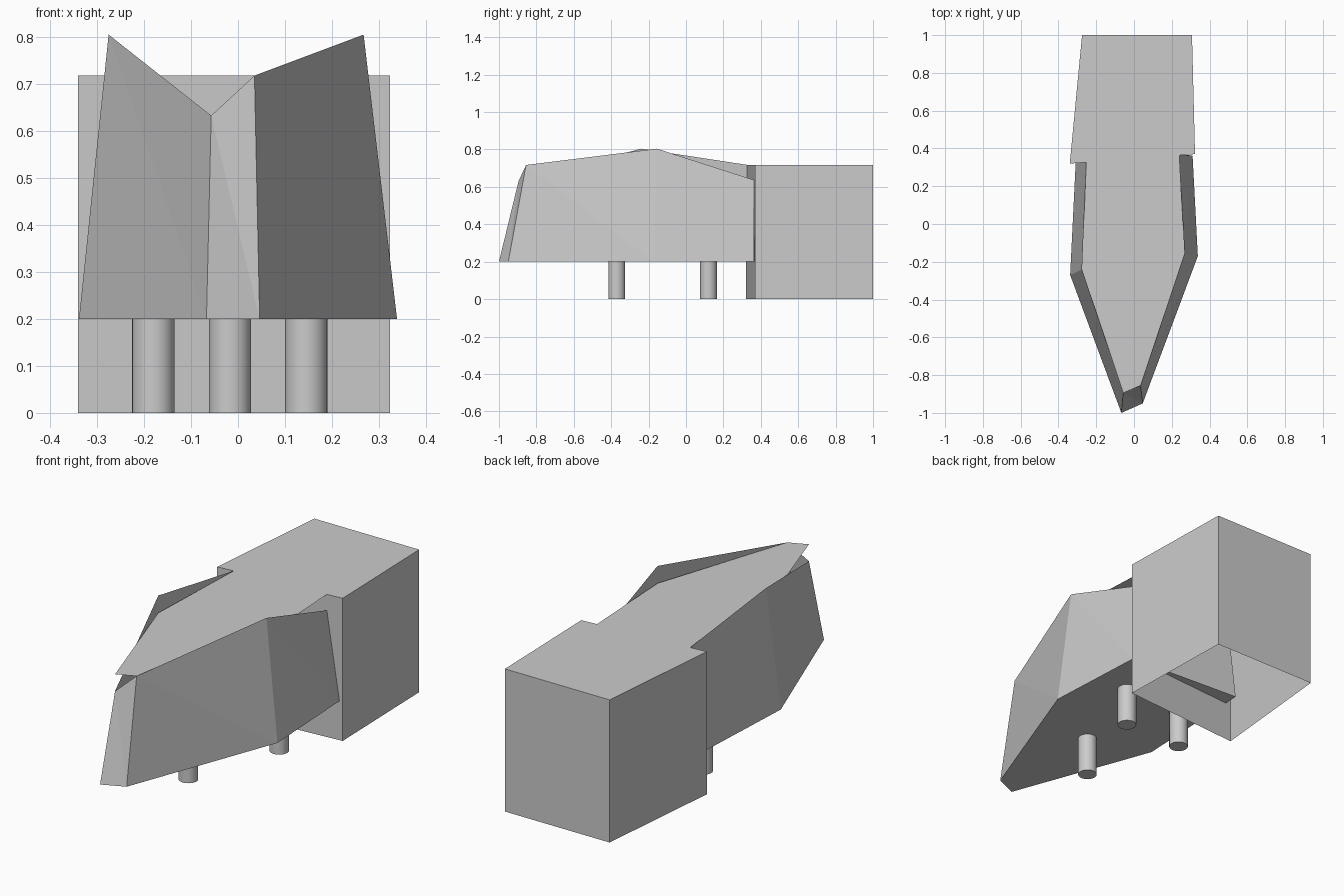
import bpy

cube = bpy.data.objects.get("Cube")
if cube:
    bpy.data.objects.remove(cube, do_unlink=True)

ROOF = 0.717   # shared height of the block top and deck
FLOOR = 0.2    # underside of the hull

grey = bpy.data.materials.new("plain grey")
grey.use_nodes = True
grey.diffuse_color = (0.6, 0.6, 0.6, 1)
shader = next(n for n in grey.node_tree.nodes if n.type == 'BSDF_PRINCIPLED')
shader.inputs["Base Color"].default_value = grey.diffuse_color


def add_mesh(name, verts, faces):
    mesh = bpy.data.meshes.new(name)
    mesh.from_pydata(verts, [], faces)
    mesh.materials.append(grey)
    obj = bpy.data.objects.new(name, mesh)
    bpy.context.collection.objects.link(obj)
    return obj


def wall_faces(n):
    """Triangulated walls between a lower ring and an upper ring."""
    faces = []
    for i in range(n):
        j = (i + 1) % n
        faces += [(i, j, n + i), (j, n + j, n + i)]
    return faces


# Rear block: slightly skewed, open underneath
plan = [(-0.34, 0.32), (0.323, 0.37), (0.307, 1.0), (-0.275, 1.0)]
add_mesh("rear_block",
         [(x, y, z) for z in (0, ROOF) for x, y in plan],
         wall_faces(4) + [(4, 5, 6, 7)])

# Hull: pointed tub with inward-leaning walls, open at the uneven rim
base = [(-0.067, -1.0), (0.046, -0.95), (0.338, -0.17),
        (0.31, 0.363), (-0.305, 0.40), (-0.338, -0.27)]
rim = [(-0.057, -0.895, 0.632), (0.035, -0.855, 0.717), (0.267, -0.155, 0.804),
       (0.24, 0.363, 0.637), (-0.25, 0.39, 0.708), (-0.275, -0.24, 0.804)]
add_mesh("hull", [(x, y, FLOOR) for x, y in base] + rim,
         wall_faces(6) + [tuple(reversed(range(6)))])

# Deck: flat sheet set across the rim
add_mesh("deck", [(x, y, ROOF) for x, y, z in rim], [tuple(range(6))])

# Round posts under the hull
posts = {"front_post": (-0.017, -0.37),
         "rear_left_post": (0.145, 0.12),
         "rear_right_post": (-0.18, 0.12)}
for name, (x, y) in posts.items():
    bpy.ops.mesh.primitive_cylinder_add(vertices=32, radius=0.045, depth=FLOOR,
                                        location=(x, y, FLOOR / 2))
    post = bpy.context.object
    post.name = name
    post.data.materials.append(grey)
    bpy.ops.object.shade_smooth_by_angle()
